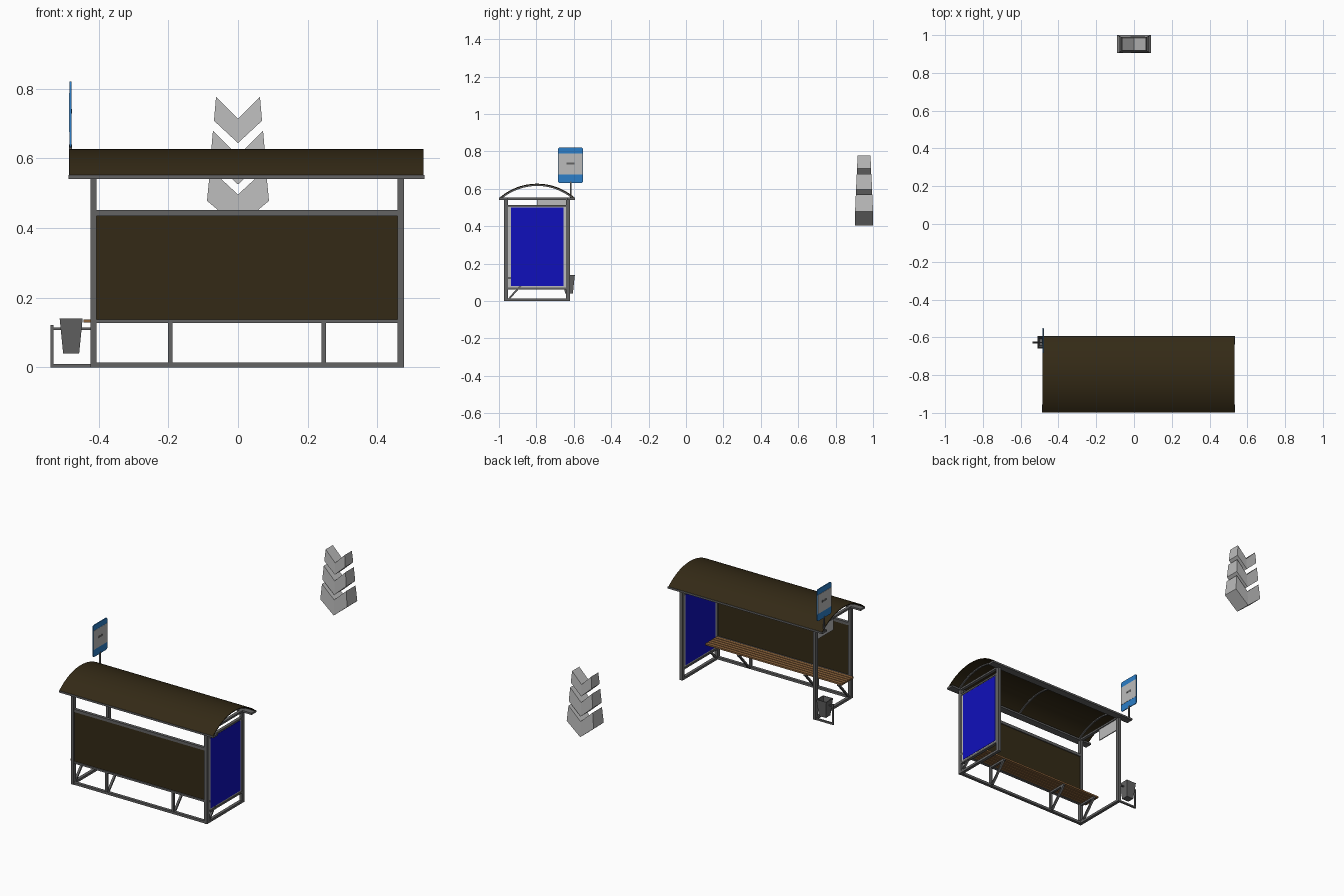
import bpy, bmesh, math
from mathutils import Vector

if "Cube" in bpy.data.objects:
    bpy.data.objects.remove(bpy.data.objects["Cube"])


def mat(name, r, g, b):
    m = bpy.data.materials.new(name)
    m.diffuse_color = (r, g, b, 1)
    m.use_nodes = True
    m.node_tree.nodes["Principled BSDF"].inputs["Base Color"].default_value = m.diffuse_color
    return m


STEEL = mat("dark grey steel", 0.125, 0.125, 0.125)
BROWN = mat("dark brown sheet", 0.034, 0.023, 0.008)
BLUE = mat("deep blue panel", 0.005, 0.005, 0.50)
SIGN = mat("sign blue", 0.025, 0.21, 0.58)
PALE = mat("pale grey", 0.50, 0.50, 0.50)
WOOD = mat("bench wood", 0.27, 0.13, 0.045)


def make(name, verts, faces, material):
    me = bpy.data.meshes.new(name)
    me.from_pydata(verts, [], faces)
    bm = bmesh.new()
    bm.from_mesh(me)
    bmesh.ops.recalc_face_normals(bm, faces=bm.faces)
    bm.to_mesh(me)
    bm.free()
    me.materials.append(material)
    ob = bpy.data.objects.new(name, me)
    bpy.context.collection.objects.link(ob)
    return ob


def loft(name, rings, material):
    """Skin a list of equal point rings and cap both ends."""
    n = len(rings[0])
    verts = [p for ring in rings for p in ring]
    faces = [(k * n + i, k * n + (i + 1) % n, (k + 1) * n + (i + 1) % n, (k + 1) * n + i)
             for k in range(len(rings) - 1) for i in range(n)]
    faces += [tuple(range(n)), tuple(range(len(verts) - n, len(verts)))]
    return make(name, verts, faces, material)


def box(name, x0, x1, y0, y1, z0, z1, material):
    ring = lambda z: [(x0, y0, z), (x1, y0, z), (x1, y1, z), (x0, y1, z)]
    return loft(name, [ring(z0), ring(z1)], material)


XL, XR, YB, YF = -0.415, 0.467, -0.962, -0.631   # post centres
H = 0.009                                        # post half width

# posts, side ground rails and top cross beams
for side, x in (("left", XL), ("right", XR)):
    for end, y in (("back", YB), ("front", YF)):
        box(f"{side}_{end}_post", x - H, x + H, y - 0.011, y + 0.011, 0, 0.545, STEEL)
    box(f"{side}_ground_rail", x - H, x + H, YB, YF, 0, 0.014, STEEL)
    box(f"{side}_roof_beam", x - H, x + H, -0.99, -0.6, 0.541, 0.552, STEEL)

# long rails of the back wall and the wall sheet
for name, z0, z1 in (("back_ground_rail", 0, 0.014), ("back_low_rail", 0.127, 0.138),
                     ("back_top_rail", 0.435, 0.452)):
    box(name, XL, XR, YB - H, YB + H, z0, z1, STEEL)
box("back_wall_sheet", XL, XR, YB - 0.003, YB + 0.003, 0.135, 0.438, BROWN)

# eave bars
box("back_eave_bar", -0.486, 0.536, -0.999, -0.955, 0.541, 0.552, STEEL)
box("front_eave_bar", -0.486, 0.536, -0.637, -0.593, 0.541, 0.552, STEEL)


# curved roof and its ribs: arc through both eaves
def arc(x, radius, steps=24):
    half = math.asin(0.201 / 0.307)
    pts = []
    for i in range(steps + 1):
        a = -half + 2 * half * i / steps
        pts.append((x, -0.796 + radius * math.sin(a), 0.32 + radius * math.cos(a)))
    return pts


def arched(name, x0, x1, outer, inner, material):
    rings = [arc(x, outer) + arc(x, inner)[::-1] for x in (x0, x1)]
    ob = loft(name, rings, material)
    bpy.context.view_layer.objects.active = ob
    ob.select_set(True)
    bpy.ops.object.shade_smooth_by_angle(angle=math.radians(30))
    ob.select_set(False)


arched("roof_sheet", -0.484, 0.533, 0.307, 0.302, BROWN)
for i, x in enumerate((XL, 0.026, XR)):
    arched(f"roof_rib_{i}", x - 0.005, x + 0.005, 0.302, 0.295, STEEL)

# right side advert panel with pale frame and steel rails
box("side_panel_frame", XR - 0.005, XR + 0.005, YB + 0.011, YF - 0.011, 0.07, 0.508, PALE)
box("side_panel_face", XR - 0.007, XR + 0.007, -0.936, -0.654, 0.079, 0.499, BLUE)
box("side_panel_low_rail", XR - H, XR + H, YB, YF, 0.060, 0.071, STEEL)
box("side_panel_top_rail", XR - H, XR + H, YB, YF, 0.502, 0.512, STEEL)

# bench slats
for i in range(5):
    y = -0.951 + i * 0.023
    box(f"bench_slat_{i}", -0.443, XR, y, y + 0.019, 0.128, 0.138, WOOD)

# triangular bench brackets
for i, x in enumerate((XL, -0.194, 0.246, XR)):
    w = 0.0065
    box(f"bracket_upright_{i}", x - w, x + w, YB - 0.007, YB + 0.007, 0, 0.13, STEEL)
    box(f"bracket_arm_{i}", x - w, x + w, YB, -0.842, 0.117, 0.128, STEEL)
    prof = [(-0.957, 0.006), (-0.945, 0.006), (-0.842, 0.122), (-0.856, 0.122)]
    loft(f"bracket_brace_{i}", [[(s, y, z) for y, z in prof] for s in (x - w, x + w)], STEEL)

# hanging plate under the roof on the open side
box("hanging_plate", XL - 0.003, XL + 0.003, -0.797, -0.642, 0.472, 0.541, PALE)

# stop sign on the roof: rounded board with a pale middle band
corners = []
for k, (cy, cz) in enumerate(((-0.561, 0.811), (-0.674, 0.811), (-0.674, 0.641), (-0.561, 0.641))):
    for j in range(4):
        a = math.radians(90 * k + 30 * j)
        corners.append((cy + 0.01 * math.cos(a), cz + 0.01 * math.sin(a)))
loft("sign_board", [[(x, y, z) for y, z in corners] for x in (-0.4835, -0.4785)], SIGN)
box("sign_band", -0.4845, -0.4775, -0.682, -0.553, 0.675, 0.788, PALE)
box("sign_mark", -0.4853, -0.4767, -0.64, -0.595, 0.729, 0.741, STEEL)
box("sign_pole", -0.485, -0.477, -0.619, -0.611, 0.545, 0.64, STEEL)

# litter bin: tapered, hollow box
def bin_ring(hx, hy, z):
    return [(-0.479 + sx * hx, -0.626 + sy * hy, z) for sx, sy in ((-1, -1), (1, -1), (1, 1), (-1, 1))]


loft("litter_bin", [bin_ring(0.023, 0.021, 0.04), bin_ring(0.033, 0.032, 0.14),
                    bin_ring(0.029, 0.028, 0.14), bin_ring(0.020, 0.018, 0.046)], STEEL)

# bin stand
box("bin_stand_post", -0.538, -0.530, -0.631, -0.623, 0, 0.122, STEEL)
box("bin_stand_bar", -0.538, XL, -0.630, -0.624, 0.107, 0.114, STEEL)
box("bin_stand_foot", -0.538, XL, -0.632, -0.622, 0, 0.010, STEEL)

# three stacked arrow blocks behind, each tapering upward
# values: top z, side bottom z, drop, half widths top/bottom, half depths top/bottom
ARROWS = ((0.777, 0.708, 0.064, 0.063, 0.069, 0.034, 0.038),
          (0.679, 0.597, 0.072, 0.072, 0.079, 0.039, 0.043),
          (0.570, 0.478, 0.074, 0.080, 0.089, 0.044, 0.048))
for i, (zt, zs, drop, wt, wb, dt, db) in enumerate(ARROWS):
    yc = 0.952
    top = [(-wt, zt, dt), (0, zt - drop, dt), (wt, zt, dt)]
    low = [(wb, zs, db), (0, zs - drop, db), (-wb, zs, db)]
    rings = [[(x, yc + s * d, z) for x, z, d in top + low] for s in (-1, 1)]
    # split each block at the middle so both wings stay clean quads
    n = 6
    faces = [(0, 1, 4, 5), (1, 2, 3, 4), (6, 7, 10, 11), (7, 8, 9, 10)]
    faces += [(j, (j + 1) % n, (j + 1) % n + n, j + n) for j in range(n)]
    make(f"arrow_block_{i}", rings[0] + rings[1], faces, PALE)
